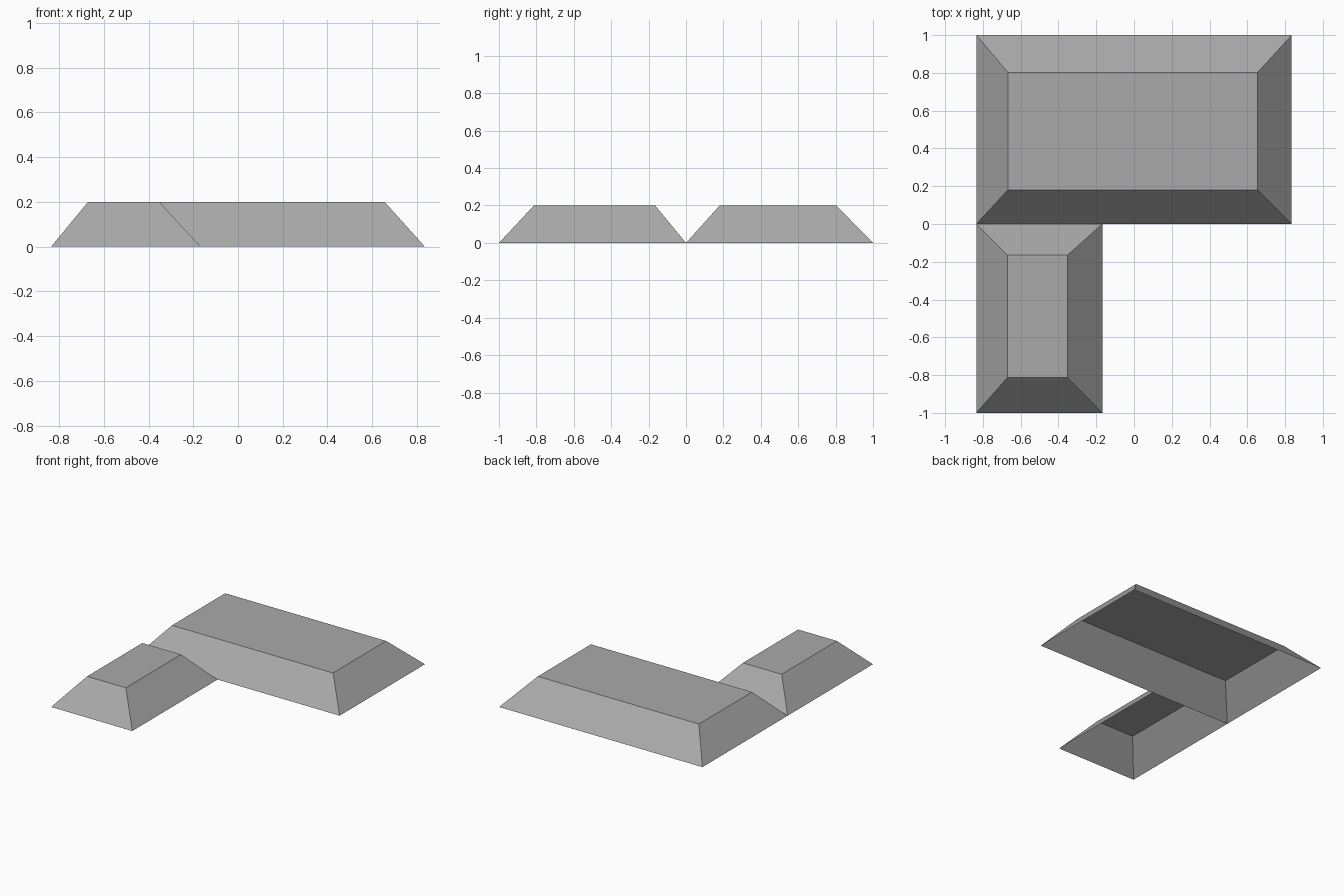
import bpy
import bmesh

cube = bpy.data.objects.get("Cube")
if cube:
    bpy.data.objects.remove(cube, do_unlink=True)

HEIGHT = 0.2

# One plain grey for every surface
grey = bpy.data.materials.new("plain_grey")
colour = (0.4, 0.4, 0.4, 1)
grey.use_nodes = True
grey.diffuse_color = colour
grey.node_tree.nodes["Principled BSDF"].inputs["Base Color"].default_value = colour


def corners(bm, x0, x1, y0, y1, z):
    return [bm.verts.new((x, y, z)) for x, y in ((x0, y0), (x1, y0), (x1, y1), (x0, y1))]


def hipped_roof(name, base, top):
    """Flat-topped sloping shell, open underneath; rectangles are x0, x1, y0, y1."""
    bm = bmesh.new()
    low = corners(bm, *base, 0)
    high = corners(bm, *top, HEIGHT)
    bm.faces.new(high)
    for i in range(4):
        j = (i + 1) % 4
        bm.faces.new((low[i], low[j], high[j], high[i]))
    mesh = bpy.data.meshes.new(name)
    bm.to_mesh(mesh)
    bm.free()
    mesh.materials.append(grey)
    roof = bpy.data.objects.new(name, mesh)
    bpy.context.collection.objects.link(roof)


# Wide roof at the back, narrow wing in front on the right
hipped_roof("main_roof", (-0.835, 0.835, 0, 1), (-0.668, 0.655, 0.18, 0.803))
hipped_roof("wing_roof", (-0.835, -0.168, -1, 0), (-0.67, -0.352, -0.813, -0.165))
